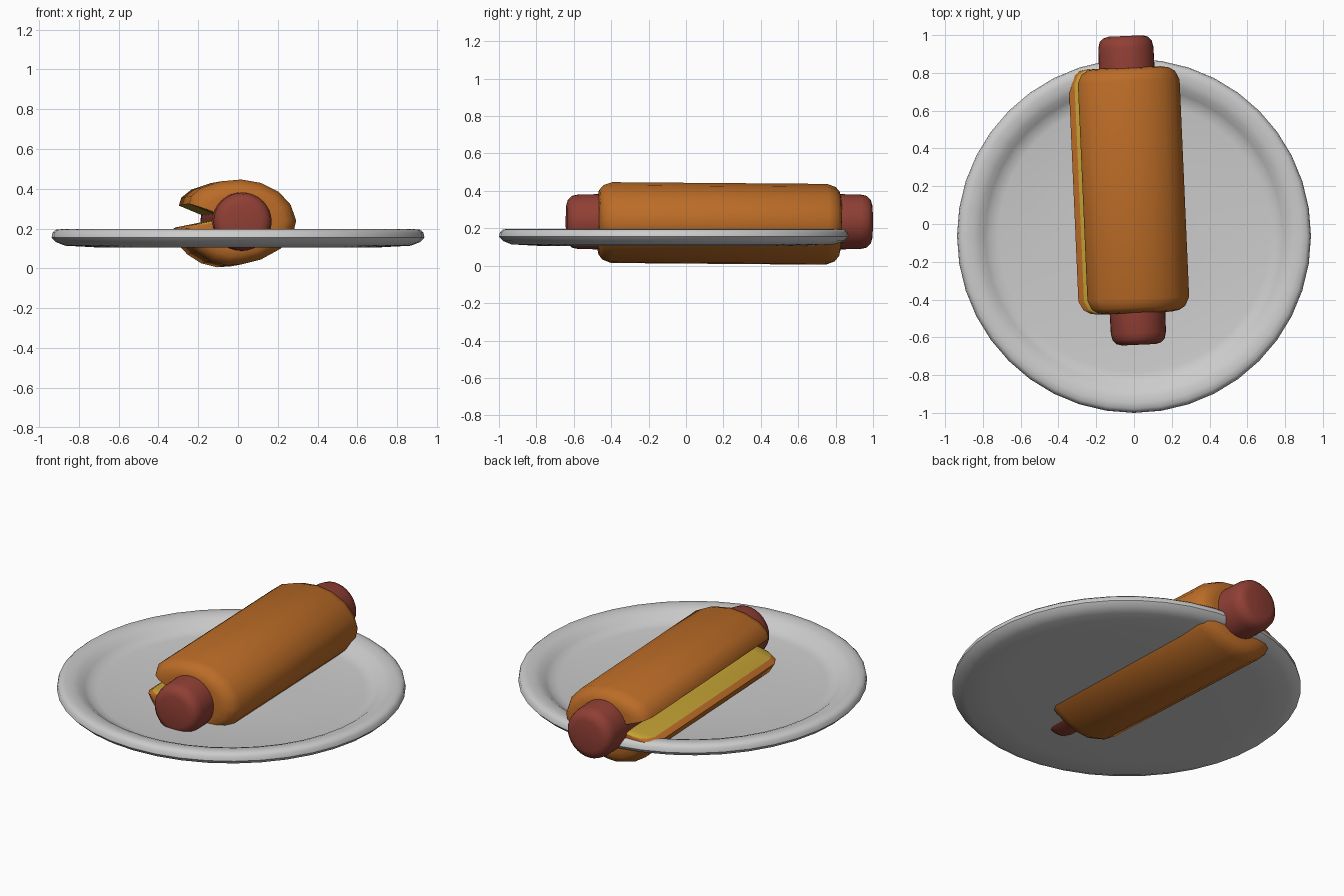
import bpy, bmesh, math

if "Cube" in bpy.data.objects:
    bpy.data.objects.remove(bpy.data.objects["Cube"])

def material(name, rgb):
    m = bpy.data.materials.new(name)
    m.diffuse_color = (*rgb, 1)
    m.use_nodes = True
    m.node_tree.nodes["Principled BSDF"].inputs["Base Color"].default_value = m.diffuse_color
    return m

def loft(name, rings, mats=(), inner=(), angle=40):
    """Skin equal-length rings, cap both ends; 'inner' sides use the second material."""
    bm = bmesh.new()
    rows = [[bm.verts.new(p) for p in ring] for ring in rings]
    n = len(rows[0])
    for a, b in zip(rows, rows[1:]):
        for i in range(n):
            j = (i + 1) % n
            f = bm.faces.new((a[i], a[j], b[j], b[i]))
            f.material_index = 1 if i in inner else 0
    bm.faces.new(rows[0])
    bm.faces.new(rows[-1])
    bmesh.ops.recalc_face_normals(bm, faces=bm.faces)
    me = bpy.data.meshes.new(name)
    bm.to_mesh(me)
    bm.free()
    for m in mats:
        me.materials.append(m)
    ob = bpy.data.objects.new(name, me)
    bpy.context.collection.objects.link(ob)
    bpy.ops.object.select_all(action='DESELECT')
    ob.select_set(True)
    bpy.context.view_layer.objects.active = ob
    bpy.ops.object.shade_smooth_by_angle(angle=math.radians(angle))
    return ob

def circle(r, n):
    return [(r * math.cos(2 * math.pi * i / n), r * math.sin(2 * math.pi * i / n)) for i in range(n)]

crust = material("crust", (0.50, 0.15, 0.02))
crumb = material("crumb", (0.55, 0.36, 0.035))
meat = material("meat", (0.28, 0.05, 0.035))

# Plate: turned profile from underside centre, round the rim, to the floor
plate_profile = [(0.3, 0.106), (0.72, 0.106), (0.87, 0.114), (0.915, 0.132), (0.937, 0.155),
                 (0.932, 0.18), (0.915, 0.194), (0.885, 0.197), (0.85, 0.193), (0.82, 0.182),
                 (0.79, 0.16), (0.765, 0.143), (0.72, 0.134), (0.3, 0.132)]
plate = loft("plate", [[(x, y, z) for x, y in circle(r, 40)] for r, z in plate_profile], angle=50)
plate.location = (0, -0.063, 0)

# Sausage: round bar with softened ends
ends = [(0.818, 0.09), (0.81, 0.118), (0.79, 0.138), (0.755, 0.146), (0.6, 0.148)]
stations = [(-y, r) for y, r in ends] + [(y, r) for y, r in reversed(ends)]
sausage = loft("sausage", [[(x, y, z) for x, z in circle(r, 32)] for y, r in stations], [meat])

# Bun: rounded section with a wedge mouth on the left, tapered at both ends
section = [(-0.262, 0.085), (-0.25, 0.125), (-0.2, 0.165), (-0.1, 0.198), (0, 0.207),
           (0.1, 0.19), (0.19, 0.145), (0.25, 0.08), (0.277, 0.0), (0.26, -0.075),
           (0.2, -0.14), (0.1, -0.195), (0, -0.22), (-0.07, -0.225), (-0.15, -0.205),
           (-0.22, -0.16), (-0.28, -0.095), (-0.31, -0.045), (-0.28, -0.025),
           (-0.13, 0.005), (-0.05, 0.015), (-0.13, 0.03)]
taper = [(0.65, 0.65), (0.643, 0.8), (0.622, 0.92), (0.575, 1.0)]
stations = [(-y, s) for y, s in taper] + [(y, s) for y, s in reversed(taper)]
bun = loft("bun", [[(x * s, y, z * s) for x, z in section] for y, s in stations],
           [crust, crumb], inner=(18, 19, 20, 21), angle=45)

# Lay the food slightly askew across the plate
for ob in (sausage, bun):
    ob.location = (-0.01, 0.178, 0.235)
    ob.rotation_euler = (0, 0, 0.044)
bun.rotation_euler.x = -0.008
